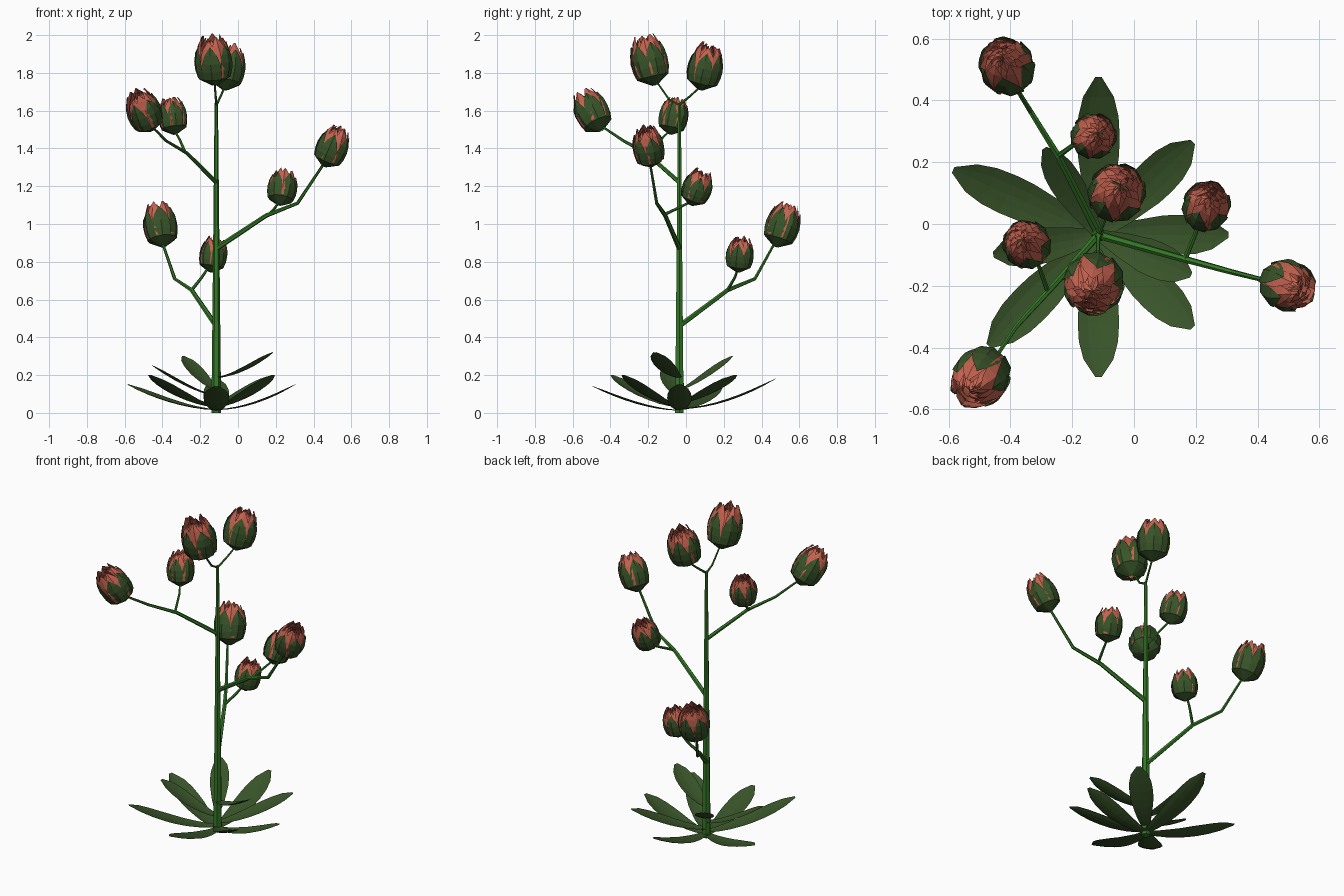
import bpy, bmesh, math, random
from mathutils import Vector

if "Cube" in bpy.data.objects:
    bpy.data.objects.remove(bpy.data.objects["Cube"])

random.seed(4)


def material(name, rgb):
    m = bpy.data.materials.new(name)
    m.diffuse_color = (*rgb, 1)
    m.use_nodes = True
    m.node_tree.nodes["Principled BSDF"].inputs["Base Color"].default_value = m.diffuse_color
    return m


LEAF = material("leaf green", (0.040, 0.088, 0.022))
STEM = material("stem green", (0.035, 0.19, 0.02))
PETAL = material("petal coral", (0.56, 0.125, 0.08))


def finish(name, bm, mat):
    me = bpy.data.meshes.new(name)
    bm.to_mesh(me)
    bm.free()
    me.materials.append(mat)
    ob = bpy.data.objects.new(name, me)
    bpy.context.collection.objects.link(ob)
    return ob


def lerp_table(table, t):
    for (a, va), (b, vb) in zip(table, table[1:]):
        if t <= b:
            return va + (vb - va) * (t - a) / (b - a)
    return table[-1][1]


def grid(bm, rows):
    """Skin a list of equally long rows of points."""
    vs = [[bm.verts.new(p) for p in row] for row in rows]
    for r0, r1 in zip(vs, vs[1:]):
        for j in range(len(r0) - 1):
            bm.faces.new((r0[j], r0[j + 1], r1[j + 1], r1[j]))
    return vs


def tube(name, pts, r0, r1, sides=6):
    """Tapered polygonal tube along a path."""
    pts = [Vector(p) for p in pts]
    bm = bmesh.new()
    rings = []
    n = len(pts) - 1
    for i, p in enumerate(pts):
        d = (pts[min(i + 1, n)] - pts[max(i - 1, 0)]).normalized()
        q = Vector((0, 0, 1)).rotation_difference(d)
        r = r0 + (r1 - r0) * i / n
        rings.append([bm.verts.new(p + q @ Vector((r * math.cos(a), r * math.sin(a), 0)))
                      for a in (k * math.tau / sides for k in range(sides))])
    for u, v in zip(rings, rings[1:]):
        for k in range(sides):
            m = (k + 1) % sides
            bm.faces.new((u[k], u[m], v[m], v[k]))
    bm.faces.new(rings[0][::-1])
    bm.faces.new(rings[-1])
    return finish(name, bm, STEM)


# Main stem
SX, SY = -0.115, -0.035
tube("main_stem", [(SX, SY, 0), (SX, SY, 0.8), (SX, SY, 1.64)], 0.026, 0.009)

# Branches and the twigs that leave them
tube("low_branch", [(SX, SY, 0.46), (-0.245, 0.22, 0.65), (-0.335, 0.365, 0.71),
                    (-0.40, 0.47, 0.90)], 0.014, 0.007)
tube("low_twig", [(-0.245, 0.22, 0.65), (-0.19, 0.26, 0.72), (-0.15, 0.28, 0.78)], 0.009, 0.006)
tube("middle_branch", [(SX, SY, 0.87), (0.15, -0.11, 1.045), (0.315, -0.155, 1.11),
                       (0.455, -0.19, 1.32)], 0.014, 0.007)
tube("middle_twig", [(0.165, -0.115, 1.05), (0.195, -0.04, 1.085), (0.22, 0.03, 1.12)], 0.009, 0.006)
tube("high_branch", [(SX, SY, 1.22), (-0.27, -0.21, 1.375), (-0.38, -0.33, 1.44),
                     (-0.46, -0.45, 1.52)], 0.012, 0.006)
tube("high_twig", [(-0.28, -0.215, 1.38), (-0.31, -0.13, 1.45), (-0.34, -0.08, 1.50)], 0.008, 0.005)
tube("top_twig_front", [(SX, SY, 1.63), (-0.117, -0.09, 1.66), (-0.125, -0.16, 1.76)], 0.007, 0.005)
tube("top_twig_back", [(SX, SY, 1.63), (-0.09, 0.025, 1.68), (-0.07, 0.08, 1.73)], 0.007, 0.005)

# Buds: rings of pointed flaps wrapped on an egg profile
EGG = [(0, 0.12), (0.04, 0.5), (0.17, 0.85), (0.4, 1.0), (0.62, 0.96), (0.82, 0.79), (1, 0.55)]
SEPAL_W = [(0, 1.1), (0.5, 1.1), (0.75, 0.85), (0.9, 0.45), (1, 0.04)]
PETAL_W = [(0, 1.0), (0.6, 1.2), (0.85, 0.9), (1, 0.15)]


def flaps(bm, q, base, h, radius, count, t0, t1, width, scale, close, phase, jitter):
    """Ring of flaps; close pulls the tips toward the axis."""
    for k in range(count):
        a0 = phase + k * math.tau / count + random.uniform(-1, 1) * jitter
        top = t1 - random.random() * jitter * 0.45
        skew = random.uniform(-1, 1) * jitter
        rows = []
        for i in range(6):
            s = i / 5
            t = t0 + (top - t0) * s
            half = lerp_table(width, s) * math.pi / count
            row = []
            for j in (-1, 0, 1):
                a = a0 + j * half + skew * s
                r = radius * (lerp_table(EGG, t) * scale * (1 - close * s ** 3) + 0.03 * j
                              + (0.03 if j == 0 else 0))
                r += radius * random.uniform(-1, 1) * jitter * 0.2 * s
                row.append(base + q @ Vector((r * math.cos(a), r * math.sin(a), t * h)))
            rows.append(row)
        grid(bm, rows)


def bud(name, base, top, radius):
    base, axis = Vector(base), Vector(top) - Vector(base)
    q = Vector((0, 0, 1)).rotation_difference(axis.normalized())
    h = axis.length
    ph = random.random() * 6
    bm = bmesh.new()
    flaps(bm, q, base, h, radius, 6, 0, 0.84, SEPAL_W, 0.98, 0, ph, 0.04)
    finish(name + "_sepals", bm, LEAF)
    bm = bmesh.new()
    for count, scale, t1, close in ((7, 0.92, 1.02, 0.05), (7, 0.84, 0.99, 0.35),
                                    (6, 0.74, 0.96, 0.6), (5, 0.6, 0.93, 0.95)):
        flaps(bm, q, base, h, radius, count, 0.2, t1, PETAL_W, scale, close, ph + scale * 9, 0.2)
    finish(name + "_petals", bm, PETAL)


bud("top_front_bud", (-0.122, -0.165, 1.735), (-0.14, -0.225, 1.995), 0.102)
bud("top_back_bud", (-0.07, 0.075, 1.71), (-0.04, 0.13, 1.95), 0.096)
bud("high_branch_bud", (-0.458, -0.45, 1.495), (-0.54, -0.55, 1.70), 0.094)
bud("high_twig_bud", (-0.335, -0.085, 1.475), (-0.36, -0.045, 1.67), 0.080)
bud("middle_branch_bud", (0.455, -0.185, 1.305), (0.545, -0.215, 1.51), 0.086)
bud("middle_twig_bud", (0.22, 0.025, 1.10), (0.25, 0.095, 1.285), 0.080)
bud("low_branch_bud", (-0.395, 0.475, 0.88), (-0.43, 0.55, 1.11), 0.092)
bud("low_twig_bud", (-0.145, 0.275, 0.745), (-0.115, 0.295, 0.93), 0.076)

# Rosette leaves: tip x, y, z, base height, half width, rise exponent
LEAF_W = [(0, 0.3), (0.25, 0.68), (0.5, 0.95), (0.7, 1.0), (0.86, 0.78), (1, 0.15)]
LEAVES = [
    (-0.115, 0.475, 0.18, 0.02, 0.070, 1.9), (0.19, 0.265, 0.20, 0.05, 0.068, 1.5),
    (0.305, -0.035, 0.15, 0.015, 0.066, 1.9), (0.185, -0.165, 0.32, 0.185, 0.060, 1.7),
    (0.19, -0.335, 0.20, 0.03, 0.066, 1.6), (-0.115, -0.495, 0.14, 0.012, 0.068, 1.8),
    (-0.47, -0.395, 0.20, 0.03, 0.068, 1.7), (-0.455, -0.10, 0.25, 0.09, 0.060, 1.5),
    (-0.585, 0.175, 0.15, 0.015, 0.068, 1.8), (-0.29, 0.245, 0.30, 0.12, 0.054, 1.3),
]
for n, (x, y, z, z0, w, e) in enumerate(LEAVES):
    start = Vector((SX, SY, 0))
    run = Vector((x, y, 0)) - start
    side = Vector((-run.y, run.x, 0)).normalized()
    rows = []
    for i in range(9):
        t = i / 8
        half = w * lerp_table(LEAF_W, t)
        mid = start + run * t + Vector((0, 0, z0 + (z - z0) * t ** e))
        rows.append([mid - side * half * j + Vector((0, 0, 0.18 * half * j * j))
                     for j in (1, 0.5, 0, -0.5, -1)])
    bm = bmesh.new()
    grid(bm, rows)
    bmesh.ops.recalc_face_normals(bm, faces=bm.faces)
    if sum(f.normal.z for f in bm.faces) < 0:
        bmesh.ops.reverse_faces(bm, faces=bm.faces)
    finish("leaf_%d" % (n + 1), bm, LEAF)
